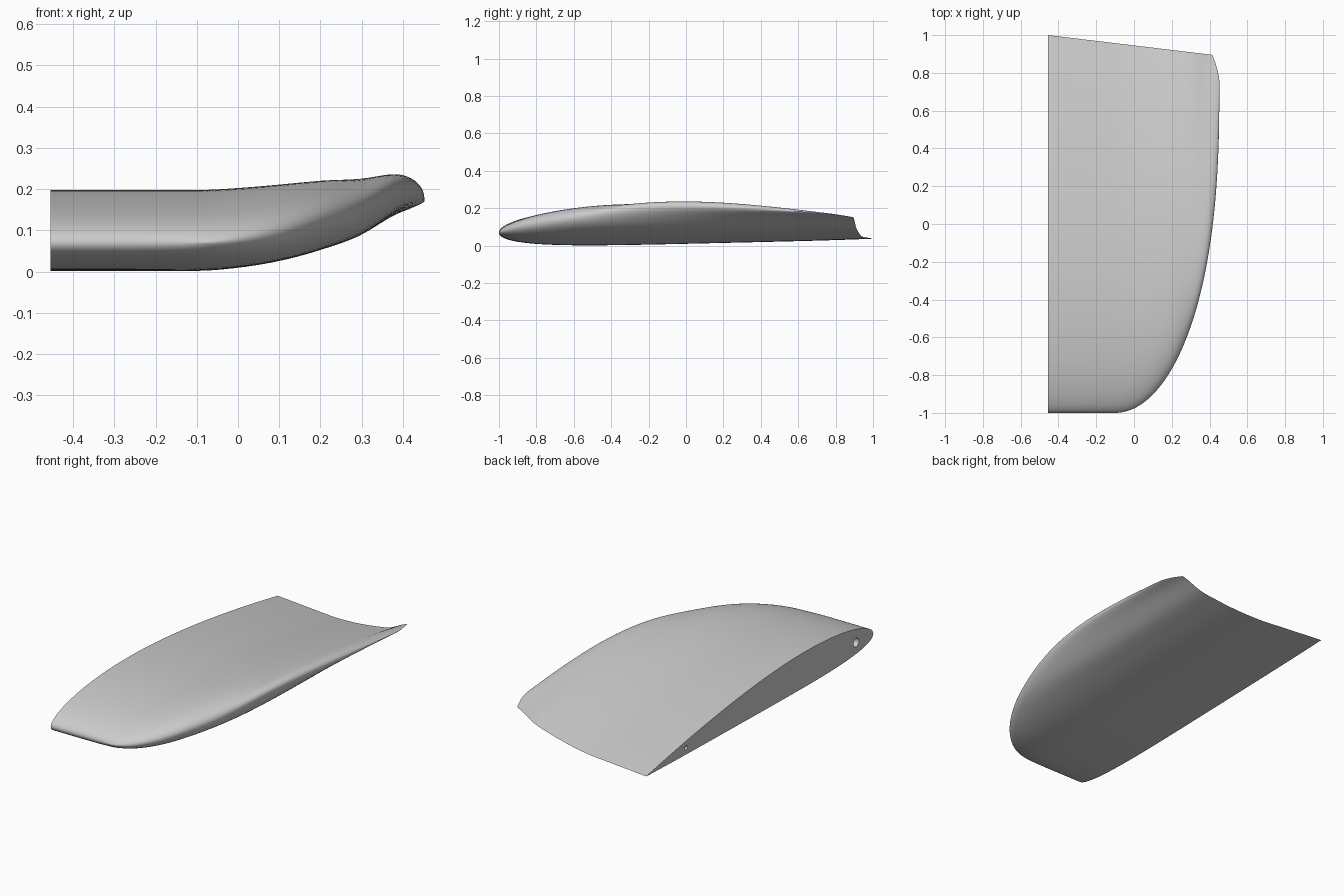
import bpy, bmesh, math

cube = bpy.data.objects.get("Cube")
if cube:
    bpy.data.objects.remove(cube, do_unlink=True)

ROOT = -0.455          # flat mounting end
ROWS, COLS = 72, 36    # chordwise and spanwise divisions


def tip_x(v):
    """Outer edge of the planform: long ellipse, clipped at the trailing corner."""
    if v > 0.85:
        return 0.452 - 0.037 * ((v - 0.85) / 0.15) ** 1.5
    return -0.1 + 0.552 * math.sqrt(max(0, 1 - ((0.85 - v) / 1.85) ** 2.6))


def lift(x):
    """Upward sweep of the wing towards the tip."""
    pts = [(-0.1, 0), (0, 0.006), (0.1, 0.018), (0.2, 0.036), (0.3, 0.06),
           (0.4, 0.109), (0.46, 0.123)]
    if x <= pts[0][0]:
        return 0
    slopes = [0] + [(pts[i + 1][1] - pts[i - 1][1]) / (pts[i + 1][0] - pts[i - 1][0])
                    for i in range(1, len(pts) - 1)] + [0.1]
    for i in range(len(pts) - 1):
        (xa, za), (xb, zb) = pts[i], pts[i + 1]
        if x <= xb:
            w, k = xb - xa, (x - xa) / (xb - xa)
            return (za * (1 + 2 * k) * (1 - k) ** 2 + zb * k * k * (3 - 2 * k)
                    + w * k * (1 - k) * (slopes[i] * (1 - k) - slopes[i + 1] * k))
    return pts[-1][1]


def wing_point(v, s, side):
    t = (v + 1) / 2
    x = ROOT + (tip_x(v) - ROOT) * s
    y = v - 0.12 * (x - ROOT) * t * t
    camber = 0.07 - 0.033 * t + 0.17 * t * (1 - t) * (1.3 - 0.6 * t)
    half = 0.98 * (0.2969 * math.sqrt(t) - 0.126 * t - 0.3516 * t ** 2
                   + 0.2843 * t ** 3 - 0.1036 * t ** 4)
    round_off = math.sqrt(max(0, 1 - s ** 6))
    return x, y, camber + lift(x) + side * half * round_off


def make_object(name, bm):
    mesh = bpy.data.meshes.new(name)
    bm.to_mesh(mesh)
    bm.free()
    obj = bpy.data.objects.new(name, mesh)
    bpy.context.collection.objects.link(obj)
    return obj


# Wing shell: rows run from the nose to the trailing edge, each looping over the tip
bm = bmesh.new()
rows = []
for i in range(ROWS + 1):
    v = -math.cos(math.pi * i / ROWS)
    spans = [math.sin(math.pi / 2 * j / COLS) for j in range(COLS + 1)]
    loop = [(s, 1) for s in spans] + [(s, -1) for s in reversed(spans[:-1])]
    rows.append([bm.verts.new(wing_point(v, s, side)) for s, side in loop])
for a, b in zip(rows, rows[1:]):
    n = len(a)
    for j in range(n):
        k = (j + 1) % n
        bm.faces.new((a[j], a[k], b[k], b[j]))
bmesh.ops.remove_doubles(bm, verts=bm.verts, dist=0.00002)
bmesh.ops.recalc_face_normals(bm, faces=bm.faces)
wing = make_object("wing_tip", bm)

grey = bpy.data.materials.new("light_grey")
grey.use_nodes = True
grey.diffuse_color = (0.6, 0.6, 0.6, 1)
grey.node_tree.nodes["Principled BSDF"].inputs["Base Color"].default_value = (0.6, 0.6, 0.6, 1)
wing.data.materials.append(grey)

# Two pin holes drilled into the flat root face
for name, y, z, radius in (("front_pin_cutter", -0.85, 0.077, 0.024),
                           ("rear_pin_cutter", 0.65, 0.062, 0.012)):
    bpy.ops.mesh.primitive_cylinder_add(vertices=24, radius=radius, depth=0.3,
                                        location=(ROOT, y, z),
                                        rotation=(0, math.pi / 2, 0))
    cutter = bpy.context.object
    cutter.name = name
    cutter.data.materials.append(grey)
    cutter.hide_render = True
    cutter.hide_set(True)
    drill = wing.modifiers.new(name, 'BOOLEAN')
    drill.operation = 'DIFFERENCE'
    drill.solver = 'EXACT'
    drill.object = cutter

# Apply the drilling, then shade smooth with crisp root and trailing edges
bpy.ops.object.select_all(action='DESELECT')
wing.select_set(True)
bpy.context.view_layer.objects.active = wing
for mod in list(wing.modifiers):
    cutter = mod.object
    bpy.ops.object.modifier_apply(modifier=mod.name)
    bpy.data.objects.remove(cutter, do_unlink=True)
bpy.ops.object.shade_smooth_by_angle(angle=math.radians(35))
